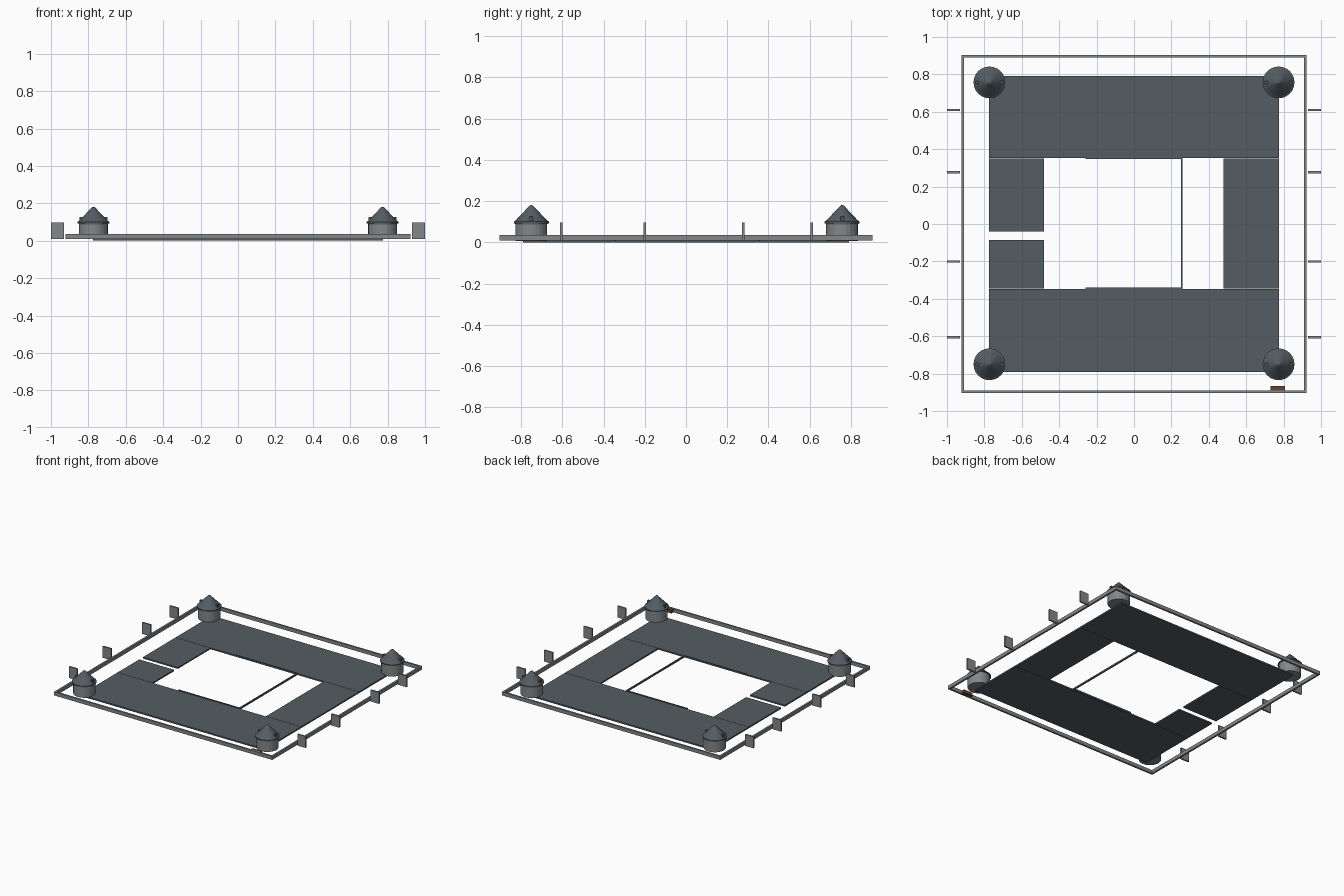
import bpy, bmesh, math

if "Cube" in bpy.data.objects:
    bpy.data.objects.remove(bpy.data.objects["Cube"])


def material(name, col):
    m = bpy.data.materials.new(name)
    m.diffuse_color = (*col, 1)
    m.use_nodes = True
    m.node_tree.nodes["Principled BSDF"].inputs["Base Color"].default_value = m.diffuse_color
    return m


SLATE = material("slate", (0.09, 0.11, 0.125))
STONE = material("stone", (0.23, 0.24, 0.25))
WOOD = material("wood", (0.13, 0.055, 0.03))


def finish(name, bm, mat):
    bmesh.ops.recalc_face_normals(bm, faces=bm.faces)
    me = bpy.data.meshes.new(name)
    bm.to_mesh(me)
    bm.free()
    me.materials.append(mat)
    ob = bpy.data.objects.new(name, me)
    bpy.context.collection.objects.link(ob)
    return ob


def boxes(name, spans, mat):
    """One object from boxes given as (x0, x1, y0, y1, z0, z1)."""
    bm = bmesh.new()
    for x0, x1, y0, y1, z0, z1 in spans:
        vs = bmesh.ops.create_cube(bm, size=1)["verts"]
        for v in vs:
            v.co.x = x0 if v.co.x < 0 else x1
            v.co.y = y0 if v.co.y < 0 else y1
            v.co.z = z0 if v.co.z < 0 else z1
    return finish(name, bm, mat)


def lathe(name, profile, loc, mat, n=24):
    bm = bmesh.new()
    vs = [bm.verts.new((r, 0, z)) for r, z in profile]
    es = [bm.edges.new(p) for p in zip(vs, vs[1:])]
    bmesh.ops.spin(bm, geom=vs + es, cent=(0, 0, 0), axis=(0, 0, 1),
                   angle=2 * math.pi, steps=n)
    bmesh.ops.remove_doubles(bm, verts=bm.verts, dist=1e-5)
    ob = finish(name, bm, mat)
    ob.location = loc
    return ob


# flat wings around the open courtyard, with a passage on the left
T = 0.011
boxes("back_wing", [(-0.775, 0.775, 0.353, 0.79, 0, T)], SLATE)
boxes("front_wing", [(-0.775, 0.775, -0.79, -0.347, 0, T)], SLATE)
boxes("right_wing", [(0.478, 0.775, -0.345, 0.351, 0, T)], SLATE)
boxes("left_wing", [(-0.775, -0.48, -0.04, 0.351, 0, T),
                    (-0.775, -0.48, -0.345, -0.085, 0, T)], SLATE)

# low courtyard kerb
boxes("courtyard_kerb", [(0.25, 0.26, -0.35, 0.355, 0.004, 0.016),
                         (-0.26, 0.25, 0.347, 0.357, 0.004, 0.016),
                         (-0.26, 0.25, -0.35, -0.34, 0.004, 0.016)], SLATE)

# outer wall
X, Y, W, A, B = 0.922, 0.904, 0.014, 0.01, 0.037
boxes("outer_wall", [(-X, X, Y - W, Y, A, B), (-X, X, -Y, -Y + W, A, B),
                     (-X, -X + W, -Y + W, Y - W, A, B),
                     (X - W, X, -Y + W, Y - W, A, B)], STONE)

# upright slabs beside the outer wall
for s, side in ((-1, "left"), (1, "right")):
    boxes(side + "_buttresses",
          [(min(s * 0.93, s), max(s * 0.93, s), y - 0.006, y + 0.006, 0.01, 0.097)
           for y in (-0.605, -0.2, 0.277, 0.61)], STONE)

# small door block inside the front wall
boxes("door_block", [(0.73, 0.808, -0.898, -0.866, 0.01, 0.034)], WOOD)

# corner towers with conical roofs and two dormers each
for cx in (-0.773, 0.773):
    for cy in (-0.75, 0.757):
        body = lathe("tower_body", [(0, 0.008), (0.077, 0.008), (0.077, 0.088),
                                    (0.08, 0.094), (0, 0.094)], (cx, cy, 0), STONE)
        roof = lathe("tower_roof", [(0, 0.093), (0.085, 0.093), (0.085, 0.101),
                                    (0.076, 0.107), (0.008, 0.179), (0, 0.182)],
                     (cx, cy, 0), SLATE)
        dormers = boxes("tower_dormers", [(-0.075, -0.05, -0.008, 0.008, 0.1, 0.126),
                                          (0.05, 0.075, -0.008, 0.008, 0.1, 0.126)], SLATE)
        dormers.location = (cx, cy, 0)
